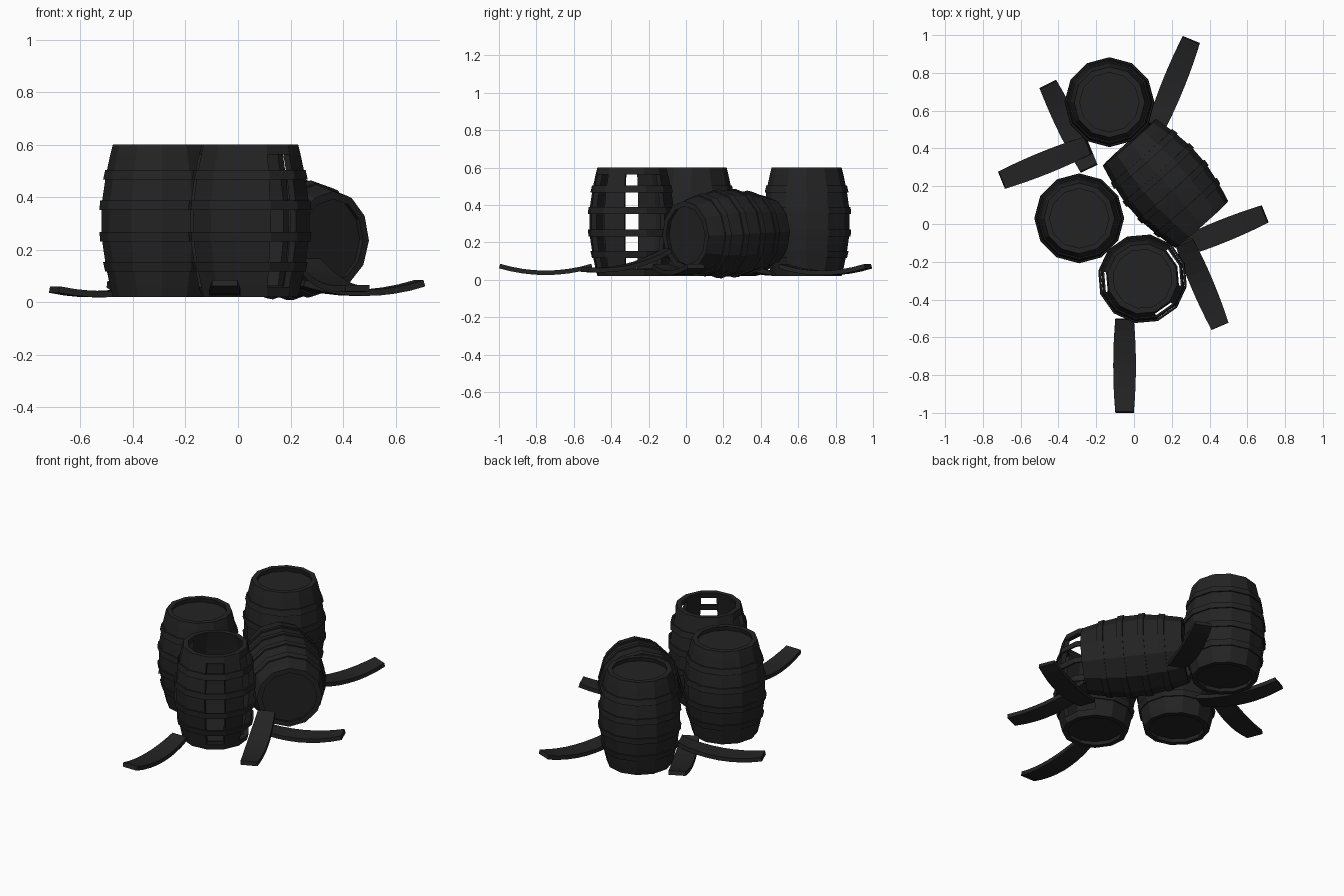
import bpy, bmesh, math
from mathutils import Matrix, Vector

if "Cube" in bpy.data.objects:
    bpy.data.objects.remove(bpy.data.objects["Cube"])

SIDES = 12
HALF = 0.29          # half height of a barrel
WALL = 0.03          # stave thickness

mat = bpy.data.materials.new("charred_black_wood")
mat.diffuse_color = (0.017, 0.017, 0.017, 1)
mat.use_nodes = True
mat.node_tree.nodes["Principled BSDF"].inputs["Base Color"].default_value = mat.diffuse_color

# Bulging outline of a barrel: (radius, height)
OUTLINE = [(0.187, -HALF), (0.197, -0.25), (0.213, -0.175), (0.230, -0.06),
           (0.230, 0.06), (0.213, 0.175), (0.197, 0.25), (0.187, HALF)]


def finish(name, bm, matrix):
    bmesh.ops.remove_doubles(bm, verts=bm.verts, dist=1e-5)
    bmesh.ops.recalc_face_normals(bm, faces=bm.faces)
    me = bpy.data.meshes.new(name)
    bm.to_mesh(me)
    bm.free()
    me.materials.append(mat)
    ob = bpy.data.objects.new(name, me)
    ob.matrix_world = matrix
    bpy.context.collection.objects.link(ob)
    return ob


def sweep(bm, loop, keep):
    """Turn a closed (radius, z) loop through the kept segments, capping open ends."""
    n = len(loop)

    def ring(k):
        a = 2 * math.pi * k / SIDES
        return [bm.verts.new((r * math.cos(a), r * math.sin(a), z)) for r, z in loop]

    for k in keep:
        a, b = ring(k), ring(k + 1)
        for i in range(n):
            j = (i + 1) % n
            bm.faces.new((a[i], a[j], b[j], b[i]))
        if (k - 1) % SIDES not in keep:
            bm.faces.new(a)
        if (k + 1) % SIDES not in keep:
            bm.faces.new(b)


def wall_loop(points):
    return points + [(r - WALL, z) for r, z in reversed(points)]


def barrel(name, matrix, missing=(), lids=(-1, 1)):
    every = list(range(SIDES))
    # staves
    bm = bmesh.new()
    sweep(bm, wall_loop(OUTLINE), [k for k in every if k not in missing])
    finish(name + "_staves", bm, matrix)
    # rim pieces that bridge the missing staves
    if missing:
        bm = bmesh.new()
        for s in (-1, 1):
            sweep(bm, wall_loop([(0.196, s * 0.253), (0.187, s * HALF)]), list(missing))
        finish(name + "_rim", bm, matrix)
    # hoops
    bm = bmesh.new()
    for z, r_low, r_high in ((-0.175, 0.216, 0.224), (-0.06, 0.235, 0.238),
                             (0.06, 0.238, 0.235), (0.175, 0.224, 0.216)):
        h = 0.018
        sweep(bm, [(r_low, z - h), (r_high, z + h),
                   (r_high - 0.01, z + h), (r_low - 0.01, z - h)], every)
    finish(name + "_hoops", bm, matrix)
    # recessed lids
    bm = bmesh.new()
    for s in lids:
        ring = Matrix.Translation((0, 0, s * (HALF - 0.035)))
        bmesh.ops.create_cone(bm, cap_ends=True, segments=SIDES, radius1=0.166,
                              radius2=0.166, depth=0.016, matrix=ring)
    # align lid corners with the staves
    finish(name + "_lids", bm, matrix)


def upright(x, y, turn=0):
    return Matrix.Translation((x, y, 0.02 + HALF)) @ Matrix.Rotation(math.radians(turn), 4, 'Z')


def loose_stave(name, x, y, z, angle, tilt=0):
    """A curved plank, wider in the middle, with both ends turned up."""
    bm = bmesh.new()
    steps, length, thick, sag = 8, 0.50, 0.024, 0.036
    prev = None
    for i in range(steps + 1):
        t = 2 * i / steps - 1
        w = 0.06 - 0.011 * t * t
        u, h = t * length / 2, sag * t * t
        lean = thick * 0.28 * t
        cur = [bm.verts.new(p) for p in ((u, -w, h), (u, w, h),
                                         (u - lean, w, h + thick), (u - lean, -w, h + thick))]
        if prev:
            for a in range(4):
                b = (a + 1) % 4
                bm.faces.new((prev[a], prev[b], cur[b], cur[a]))
        else:
            bm.faces.new(cur)
        prev = cur
    bm.faces.new(prev)
    m = (Matrix.Translation((x, y, z)) @ Matrix.Rotation(math.radians(angle), 4, 'Z')
         @ Matrix.Rotation(math.radians(-tilt), 4, 'Y'))
    finish(name, bm, m)


# Standing barrels
barrel("back_barrel", upright(-0.13, 0.645))
barrel("left_barrel", upright(-0.29, 0.03))
barrel("broken_barrel", upright(0.045, -0.29, 20), missing=(0, 5, 9, 11), lids=(-1,))

# Barrel lying on its side
axis = Vector((0.66, -0.75, -0.04))
barrel("fallen_barrel", Matrix.Translation((0.167, 0.215, 0.247))
       @ axis.to_track_quat('Z', 'Y').to_matrix().to_4x4())

# Loose staves on the ground: x, y, z, heading, tilt
STAVES = [("front", -0.05, -0.75, 0.025, 90, 0),
          ("left", -0.468, 0.326, 0.022, 22, 5),
          ("back_left", -0.347, 0.517, 0.02, -64, 0),
          ("back_right", 0.21, 0.745, 0.024, 68, 0),
          ("right", 0.463, -0.04, 0.024, 22, 0),
          ("leaning", 0.357, -0.31, 0.058, 113, 12)]
for label, *place in STAVES:
    loose_stave(label + "_loose_stave", *place)
